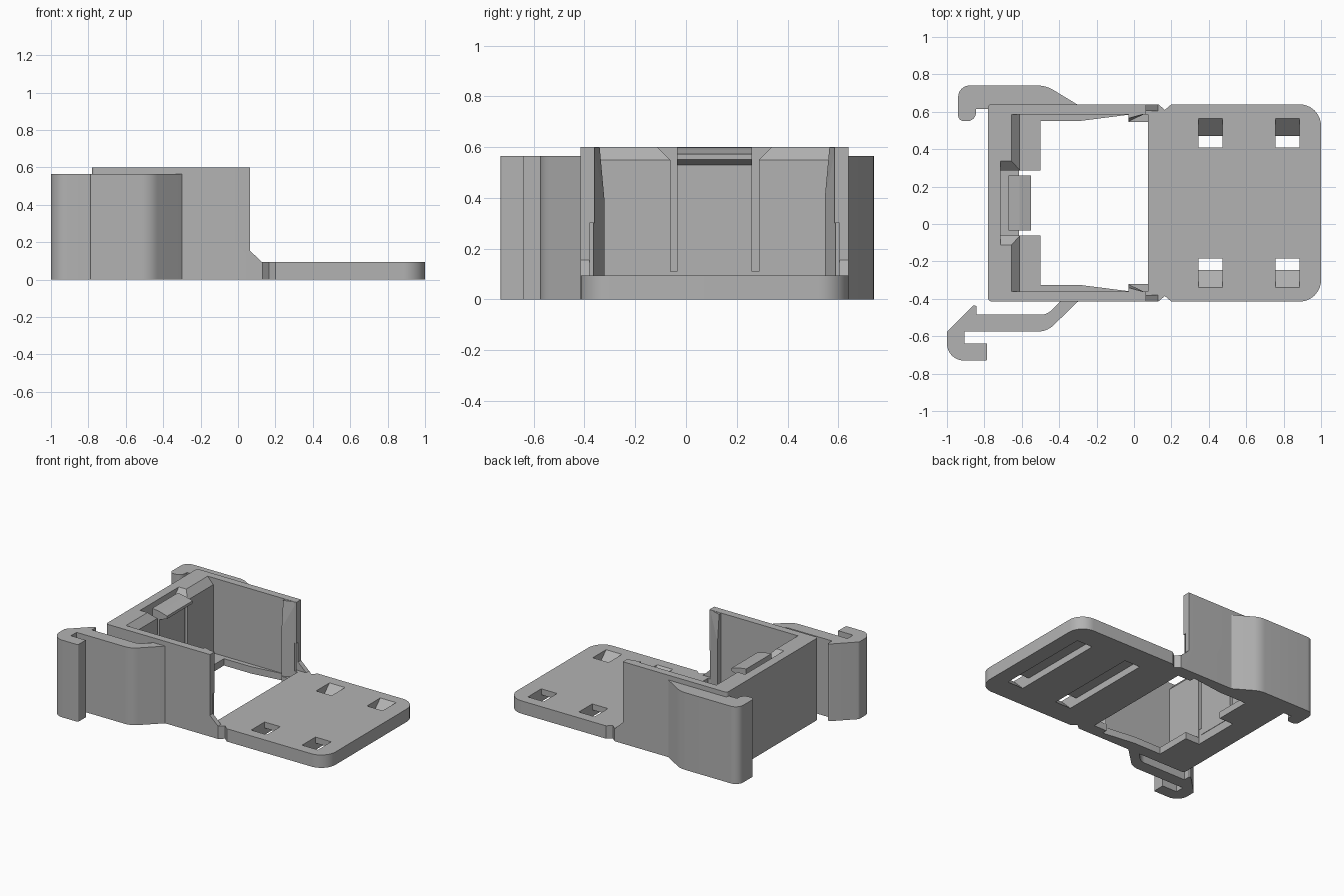
import bpy, bmesh, math
from mathutils import Vector

if "Cube" in bpy.data.objects:
    bpy.data.objects.remove(bpy.data.objects["Cube"])

grey = bpy.data.materials.new("light grey plastic")
grey.diffuse_color = (0.45, 0.45, 0.45, 1)
grey.use_nodes = True
grey.node_tree.nodes["Principled BSDF"].inputs["Base Color"].default_value = grey.diffuse_color
YC = 0.1125  # centre line of the frame


def finish(name, bm):
    bmesh.ops.recalc_face_normals(bm, faces=bm.faces)
    me = bpy.data.meshes.new(name)
    bm.to_mesh(me)
    bm.free()
    me.materials.append(grey)
    ob = bpy.data.objects.new(name, me)
    bpy.context.collection.objects.link(ob)
    return ob


def prism(name, pts, axis, lo, hi):
    """Extrude a 2D outline along x, y or z."""
    place = {"x": lambda a, b, t: (t, a, b), "y": lambda a, b, t: (a, t, b),
             "z": lambda a, b, t: (a, b, t)}[axis]
    bm = bmesh.new()
    low = [bm.verts.new(place(a, b, lo)) for a, b in pts]
    high = [bm.verts.new(place(a, b, hi)) for a, b in pts]
    bm.faces.new(low)
    bm.faces.new(high)
    n = len(pts)
    for i in range(n):
        j = (i + 1) % n
        bm.faces.new((low[i], low[j], high[j], high[i]))
    return finish(name, bm)


def hull(name, pts):
    bm = bmesh.new()
    for p in pts:
        bm.verts.new(p)
    bmesh.ops.convex_hull(bm, input=bm.verts)
    return finish(name, bm)


def box(name, x0, x1, y0, y1, z0, z1):
    return prism(name, [(x0, y0), (x1, y0), (x1, y1), (x0, y1)], "z", z0, z1)


def rounded(pts, steps=8):
    """Outline from (x, y, radius) corners."""
    out = []
    for i, (x, y, r) in enumerate(pts):
        p = Vector((x, y))
        if r == 0:
            out.append((x, y))
            continue
        a = (Vector(pts[i - 1][:2]) - p).normalized()
        b = (Vector(pts[(i + 1) % len(pts)][:2]) - p).normalized()
        half = a.angle(b) / 2
        centre = p + (a + b).normalized() * r / math.sin(half)
        s = p + a * r / math.tan(half) - centre
        e = p + b * r / math.tan(half) - centre
        for k in range(steps + 1):
            t = k / steps
            d = (s * (1 - t) + e * t).normalized() * r
            out.append(tuple(centre + d))
    return out


def cut(target, cutter):
    m = target.modifiers.new("cut", "BOOLEAN")
    m.operation, m.solver, m.object = "DIFFERENCE", "EXACT", cutter
    bpy.context.view_layer.objects.active = target
    bpy.ops.object.modifier_apply(modifier=m.name)
    bpy.data.objects.remove(cutter)


def mir(y):
    return 2 * YC - y


def smooth(ob):
    bpy.ops.object.select_all(action="DESELECT")
    ob.select_set(True)
    bpy.context.view_layer.objects.active = ob
    bpy.ops.object.shade_smooth_by_angle(angle=math.radians(25))


# Frame and mounting plate from one outline with a V notch on each side
half = [(-0.78, 0.64, 0.02), (0.13, 0.64, 0), (0.165, 0.61, 0),
        (0.20, 0.64, 0), (1.0, 0.64, 0.115)]
frame = prism("frame_and_plate",
              rounded(half + [(x, mir(y), r) for x, y, r in reversed(half)]), "z", 0, 0.6)

# Step down to the plate, with sloped gussets
cut(frame, prism("step", [(0.063, 0.7), (0.063, 0.155), (0.128, 0.094), (1.1, 0.094), (1.1, 0.7)],
                 "y", -1, 1))
cut(frame, box("plate_top", 0.05, 0.3, mir(0.605), 0.605, 0.094, 0.3))
# Interior, with a thin floor ledge
cut(frame, box("interior", -0.61, 0.075, mir(0.585), 0.585, 0.05, 0.7))
# Chamfer on top of the end wall
cut(frame, prism("chamfer", [(-0.70, 0.65), (-0.655, 0.6), (-0.61, 0.55), (-0.5, 0.55), (-0.5, 0.65)],
                 "y", mir(0.5849), 0.5849))
# Floor opening
edge = [(-0.615, 0.287), (-0.5, 0.287), (-0.5, 0.552), (-0.28, 0.552), (-0.03, 0.584),
        (-0.03, 0.545), (0.075, 0.545)]
cut(frame, prism("opening", edge + [(x, mir(y)) for x, y in reversed(edge)], "z", -0.1, 0.3))
# Latch pocket, flared at the top
pocket = [(0.287, 0.11), (0.287, 0.55), (0.337, 0.60), (0.337, 0.7)]
cut(frame, prism("pocket", pocket + [(mir(y), z) for y, z in reversed(pocket)],
                 "x", -0.715, -0.60))
# Strap channels through the plate
for x0, x1 in ((0.345, 0.472), (0.757, 0.885)):
    s = [(0.47, -0.01), (0.47, 0.0), (0.565, 0.094), (0.565, 0.2),
         (0.41, 0.2), (0.41, 0.05)]
    cut(frame, prism("channel", s + [(mir(y), z) for y, z in reversed(s)], "x", x0, x1))
smooth(frame)

# Spring latch in the end wall
prism("latch", [(-0.67, 0.06), (-0.612, 0.06), (-0.612, 0.53), (-0.55, 0.552), (-0.55, 0.572),
                (-0.612, 0.59), (-0.67, 0.598)], "y", -0.035, 0.26)

# Wedge ridges near the open ends of the side walls
for name, f in (("back_ridge", lambda y: y), ("front_ridge", mir)):
    hull(name, [(x, f(y), z) for x, y, z in (
        (-0.03, 0.59, 0.05), (-0.03, 0.547, 0.05), (0.06, 0.59, 0.05),
        (-0.03, 0.547, 0.40), (0.06, 0.59, 0.40),
        (-0.03, 0.59, 0.598), (-0.03, 0.565, 0.598), (0.06, 0.59, 0.598))])

# Hooked side clips
smooth(prism("back_clip", rounded([
    (-0.30, 0.637, 0), (-0.47, 0.74, 0.15), (-0.94, 0.74, 0.06), (-0.94, 0.55, 0.03),
    (-0.845, 0.55, 0.045), (-0.845, 0.615, 0), (-0.775, 0.615, 0), (-0.775, 0.637, 0)]),
    "z", 0, 0.565))
smooth(prism("front_clip", rounded([
    (-0.30, -0.415, 0), (-0.465, -0.575, 0.12), (-0.905, -0.575, 0), (-0.905, -0.64, 0),
    (-0.785, -0.64, 0), (-0.785, -0.73, 0.01), (-1.0, -0.73, 0.09), (-1.0, -0.575, 0.02),
    (-0.853, -0.43, 0.012), (-0.843, -0.44, 0), (-0.843, -0.485, 0), (-0.465, -0.485, 0.08),
    (-0.395, -0.415, 0)]), "z", 0, 0.565))
